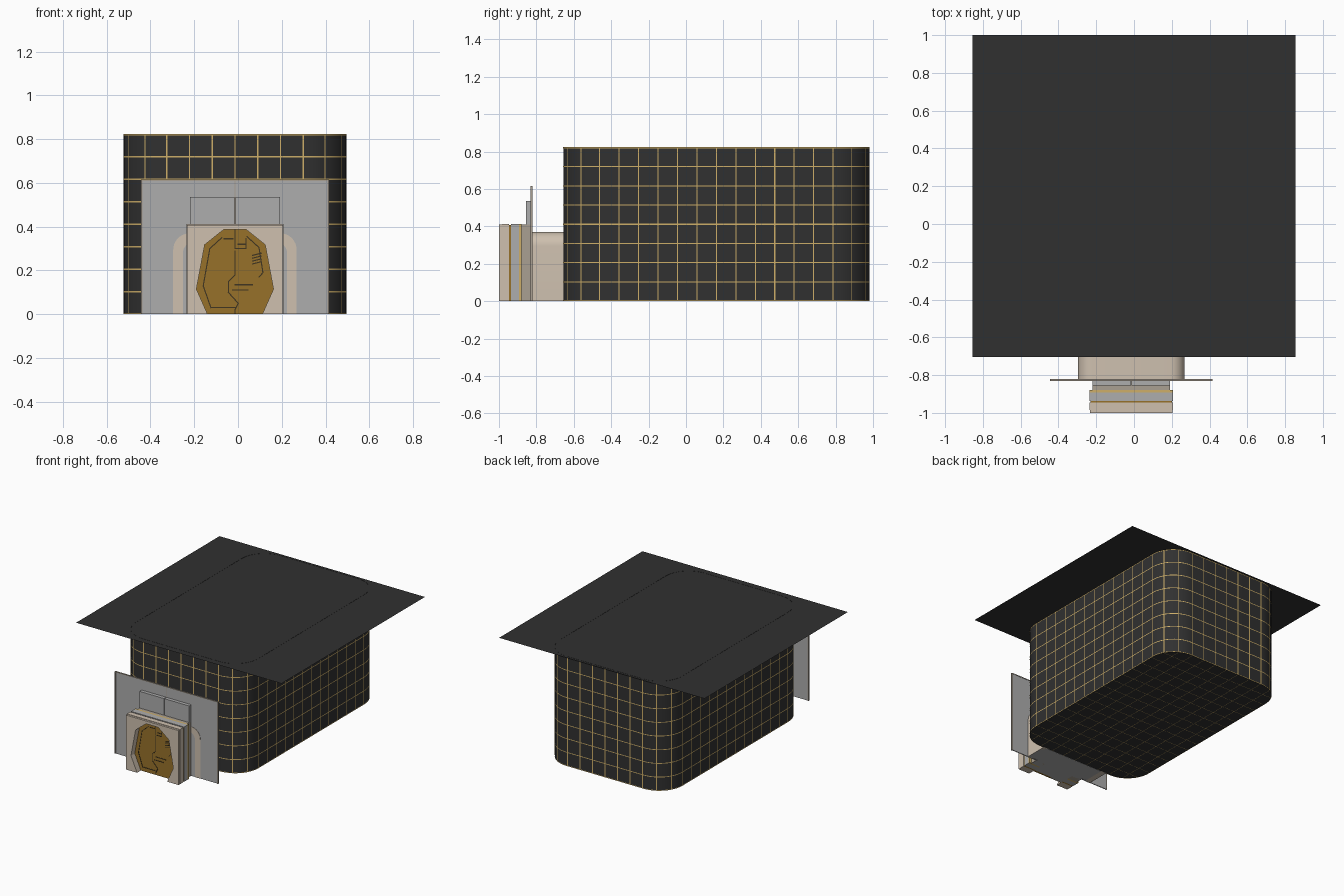
import bpy, bmesh, math
from mathutils import Vector

if "Cube" in bpy.data.objects:
    bpy.data.objects.remove(bpy.data.objects["Cube"])

CX = -0.014  # centre line of the room and doorway


def material(name, r, g, b):
    m = bpy.data.materials.new(name)
    m.diffuse_color = (r, g, b, 1)
    m.use_nodes = True
    m.node_tree.nodes["Principled BSDF"].inputs["Base Color"].default_value = m.diffuse_color
    return m


DARK = material("dark_tile", 0.03, 0.03, 0.03)
GOLD = material("gold_seam", 0.62, 0.43, 0.14)
CREAM = material("cream", 0.62, 0.53, 0.43)
TAUPE = material("taupe", 0.40, 0.35, 0.29)
GREY = material("grey_panel", 0.42, 0.42, 0.42)
BRONZE = material("bronze_door", 0.31, 0.165, 0.023)
BLACK = material("engraving", 0.05, 0.035, 0.015)


def finish(name, bm, mat, smooth=False):
    bmesh.ops.recalc_face_normals(bm, faces=bm.faces)
    me = bpy.data.meshes.new(name)
    bm.to_mesh(me)
    bm.free()
    me.materials.append(mat)
    ob = bpy.data.objects.new(name, me)
    bpy.context.collection.objects.link(ob)
    if smooth:
        bpy.ops.object.select_all(action='DESELECT')
        ob.select_set(True)
        bpy.context.view_layer.objects.active = ob
        bpy.ops.object.shade_smooth_by_angle(angle=math.radians(35))
    return ob


def add_prism(bm, base, offset):
    a = [bm.verts.new(p) for p in base]
    b = [bm.verts.new(Vector(p) + Vector(offset)) for p in base]
    n = len(a)
    bm.faces.new(a)
    bm.faces.new(b[::-1])
    for i in range(n):
        bm.faces.new((a[i], a[(i + 1) % n], b[(i + 1) % n], b[i]))


def prism(name, pts, y0, y1, mat, smooth=False):
    """Extrude an x/z outline along y; x is measured from the centre line."""
    bm = bmesh.new()
    add_prism(bm, [(CX + x, y0, z) for x, z in pts], (0, y1 - y0, 0))
    return finish(name, bm, mat, smooth)


def rect(x0, x1, z0, z1):
    return [(x0, z0), (x1, z0), (x1, z1), (x0, z1)]


# Rounded-rectangle room footprint
Y0, Y1, HW, R, TOP, CELL = -0.656, 0.981, 0.509, 0.19, 0.823, 0.1028


def footprint(grow=0.0):
    pts = []
    for sx, sy, a0 in ((1, -1, -90), (1, 1, 0), (-1, 1, 90), (-1, -1, 180)):
        cx, cy = CX + sx * (HW - R), (Y1 - R if sy > 0 else Y0 + R)
        for i in range(13):
            a = math.radians(a0 + i * 7.5)
            pts.append((cx + (R + grow) * math.cos(a), cy + (R + grow) * math.sin(a)))
    return pts


# Room: walls and floor, open at the top
bm = bmesh.new()
lo = [bm.verts.new((x, y, 0.001)) for x, y in footprint()]
hi = [bm.verts.new((x, y, TOP + 0.001)) for x, y in footprint()]
bm.faces.new(lo[::-1])
for i in range(len(lo)):
    j = (i + 1) % len(lo)
    bm.faces.new((lo[i], lo[j], hi[j], hi[i]))
finish("room_shell", bm, DARK, True)

# Ceiling plate overhanging the room
bm = bmesh.new()
bm.faces.new([bm.verts.new(p) for p in ((-0.854, -0.703, TOP), (0.854, -0.703, TOP),
                                        (0.854, 1.0, TOP), (-0.854, 1.0, TOP))])
finish("ceiling_plate", bm, DARK)

# Gold seams: horizontal rings
W, LIFT = 0.0028, 0.0012
bm = bmesh.new()
ring_pts = footprint(LIFT)
for k in range(9):
    z = min(max(k * CELL, W), TOP - W)
    a = [bm.verts.new((x, y, z - W)) for x, y in ring_pts]
    b = [bm.verts.new((x, y, z + W)) for x, y in ring_pts]
    for i in range(len(a)):
        j = (i + 1) % len(a)
        bm.faces.new((a[i], a[j], b[j], b[i]))
finish("wall_seam_rings", bm, GOLD, True)

# Gold seams: vertical strips, evenly spaced round the perimeter from front centre
bm = bmesh.new()
loop = [Vector((CX, Y0 - LIFT))] + [Vector(p) for p in ring_pts] + [Vector((CX, Y0 - LIFT))]
length = sum((q - p).length for p, q in zip(loop, loop[1:]))
step, walked, k = length / 48, 0.0, 0
for p, q in zip(loop, loop[1:]):
    seg = (q - p).length
    while k < 48 and k * step <= walked + seg:
        d = (q - p).normalized()
        c = p + d * (k * step - walked) + Vector((d.y, -d.x)) * 0.0004
        l, r = c - d * W, c + d * W
        bm.faces.new([bm.verts.new(v) for v in ((l.x, l.y, 0), (r.x, r.y, 0),
                                                (r.x, r.y, TOP), (l.x, l.y, TOP))])
        k += 1
    walked += seg
finish("wall_seam_strips", bm, GOLD)

# Gold seams under the floor, shortened at the rounded corners
bm = bmesh.new()
YC, HD = (Y0 + Y1) / 2, (Y1 - Y0) / 2


def reach(t, half_across, half_along):
    over = max(0, abs(t) - (half_across - R))
    return half_along - R + math.sqrt(max(0, R * R - over * over))


def floor_seam(x0, x1, y0, y1):
    bm.faces.new([bm.verts.new(v) for v in ((x0, y0, 0), (x0, y1, 0), (x1, y1, 0), (x1, y0, 0))])


for k in range(-4, 5):
    t = k * CELL
    e = reach(t, HW, HD)
    floor_seam(CX + t - W / 2, CX + t + W / 2, YC - e, YC + e)
for k in range(-7, 8):
    t = k * CELL
    e = reach(t, HD, HW)
    floor_seam(CX - e, CX + e, YC + t - W / 2, YC + t + W / 2)
finish("floor_seams", bm, GOLD)


# Arched passage between doorway and room
def arch(hw, top, r):
    pts = [(-hw, 0.0)]
    for s, a0 in ((-1, 180), (1, 90)):
        for i in range(9):
            a = math.radians(a0 - i * 11.25)
            pts.append((s * (hw - r) + r * math.cos(a), top - r + r * math.sin(a)))
    return pts + [(hw, 0.0)]


prism("passage_arch", arch(0.282, 0.37, 0.075) + arch(0.238, 0.33, 0.05)[::-1],
      -0.831, Y0 + 0.004, CREAM, True)
prism("passage_floor", rect(-0.28, 0.28, 0, 0.006), -0.82, Y0, GREY)

# Doorway layers: rectangles with an octagonal opening that runs out at the floor
OPENING = [(-0.125, 0), (-0.176, 0.115), (-0.138, 0.318), (-0.05, 0.388),
           (0.05, 0.388), (0.138, 0.318), (0.176, 0.115), (0.125, 0)]


def layer(name, hw, top, y0, y1, mat):
    prism(name, [(-hw, 0)] + OPENING + [(hw, 0), (hw, top), (-hw, top)], y0, y1, mat)


layer("backing_panel", 0.428, 0.612, -0.829, -0.823, GREY)
layer("door_frame_rear", 0.205, 0.41, -0.88, -0.829, TAUPE)
layer("door_frame_rear_trim", 0.221, 0.412, -0.893, -0.88, GOLD)
layer("door_frame_middle", 0.221, 0.412, -0.936, -0.893, GREY)
layer("door_frame_gap", 0.216, 0.406, -0.946, -0.936, BRONZE)
layer("door_frame_front", 0.221, 0.412, -0.985, -0.946, CREAM)
layer("door_frame_face", 0.219, 0.409, -1.0, -0.985, CREAM)
prism("doorway_floor", rect(-0.2, 0.2, 0, 0.005), -0.95, -0.82, GREY)

# Panel above the door and slim edges of the backing panel
for s, label in ((-1, "left"), (1, "right")):
    prism("overdoor_panel_" + label, rect(min(s * 0.002, s * 0.205), max(s * 0.002, s * 0.205),
                                          0.405, 0.535), -0.855, -0.829, GREY)
    prism("backing_edge_" + label, rect(s * 0.426 - 0.004, s * 0.426 + 0.004, 0, 0.616),
          -0.832, -0.821, TAUPE)
prism("backing_edge_top", rect(-0.426, 0.426, 0.61, 0.616), -0.832, -0.821, TAUPE)
prism("overdoor_mullion", rect(-0.002, 0.002, 0.41, 0.612), -0.832, -0.829, TAUPE)

# Recessed bronze door
prism("door", OPENING, -0.955, -0.94, BRONZE)

# Engraved lines on the door, laid as thin raised strips
PATHS = [
    [(0, 0.388), (0, 0.30), (0.05, 0.30), (0.05, 0.345)],
    [(0, 0.29), (0, 0.18), (-0.03, 0.15), (-0.03, 0.10), (0.015, 0.05), (0, 0.02), (0, 0)],
    [(-0.06, 0.35), (-0.115, 0.30), (-0.145, 0.13), (-0.11, 0.03), (0, 0.03)],
    [(0.055, 0.355), (0.11, 0.305), (0.128, 0.19), (0.11, 0.17)],
    [(0, 0.135), (0.08, 0.135)], [(-0.01, 0.11), (0.06, 0.11)],
    [(-0.05, 0.345), (-0.01, 0.345)], [(0.015, 0.32), (0.045, 0.32)],
]
PATHS += [[(0.08, 0.23 + i * 0.013), (0.12, 0.24 + i * 0.013)] for i in range(4)]
bm = bmesh.new()
for path in PATHS:
    for p, q in zip(path, path[1:]):
        p, q = Vector(p), Vector(q)
        d = (q - p).normalized() * 0.0025
        n = Vector((-d.y, d.x))
        quad = [p - d - n, q + d - n, q + d + n, p - d + n]
        add_prism(bm, [(CX + v.x, -0.957, max(v.y, 0)) for v in quad], (0, 0.003, 0))
finish("door_engraving", bm, BLACK)
